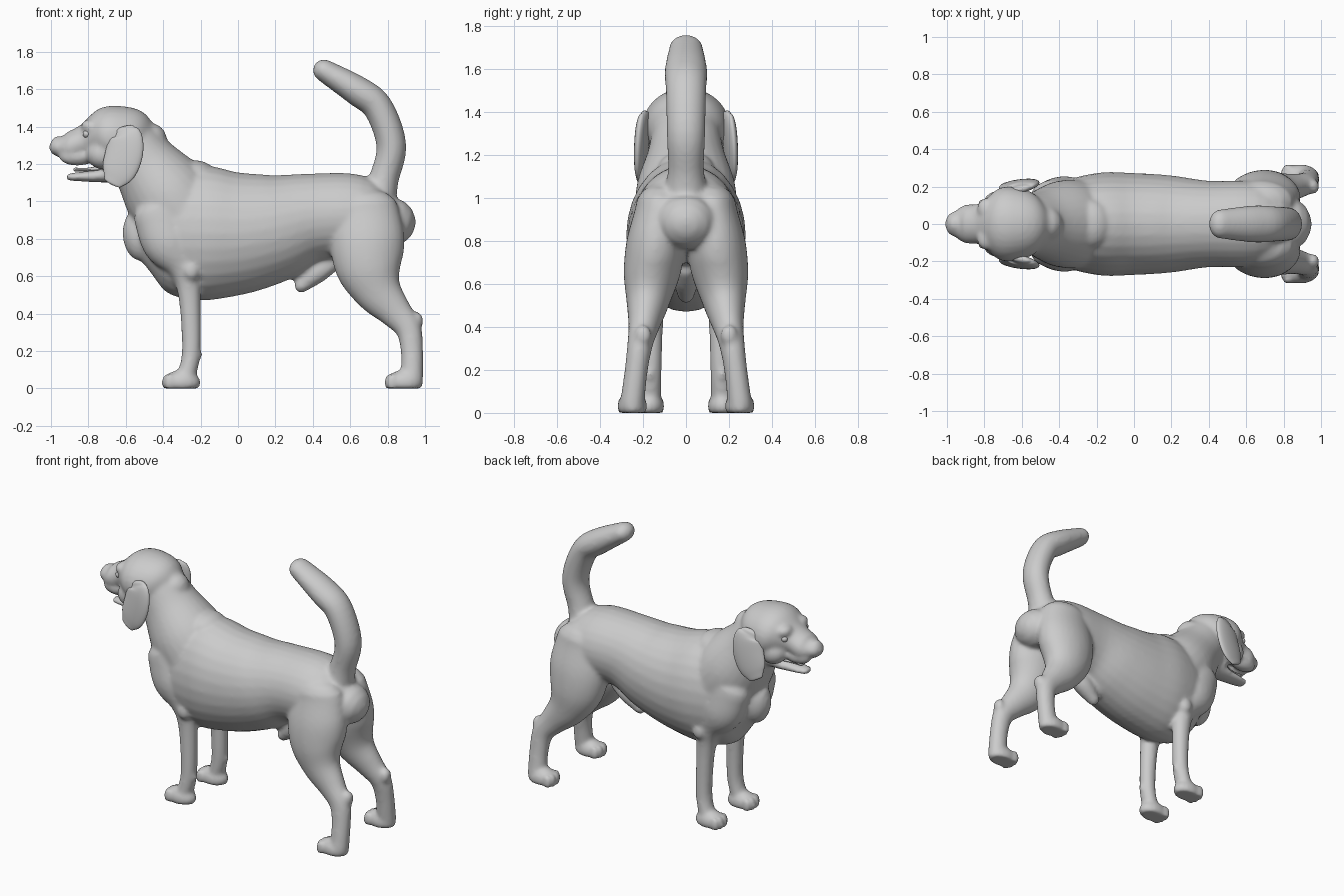
import bpy, bmesh, math
from mathutils import Vector, Matrix

cube = bpy.data.objects.get("Cube")
if cube:
    bpy.data.objects.remove(cube, do_unlink=True)

colour = [0.6, 0.6, 0.6, 1]
grey = bpy.data.materials.new("plain grey")
grey.use_nodes = True
grey.diffuse_color = colour
grey.node_tree.nodes["Principled BSDF"].inputs["Base Color"].default_value = colour


def smooth_path(stations, steps=5):
    """Catmull-Rom interpolation of the stations."""
    points = [Vector(station) for station in stations]
    before = 2 * points[0] - points[1]
    after = 2 * points[-1] - points[-2]
    points = [before] + points + [after]
    path = []
    for a, b, c, d in zip(points, points[1:], points[2:], points[3:]):
        for i in range(steps):
            t = i / steps
            path.append(b + (c - a) * t / 2 + (a - 2.5 * b + 2 * c - d / 2) * t ** 2
                        + (3 * b - a - 3 * c + d) * t ** 3 / 2)
    return path + [points[-2]]


def blend(ends, t):
    return ends[0] + (ends[1] - ends[0]) * t


def tube(bm, stations, spread=(0, 0), ratio=(1, 1), side=1, sides=28):
    """Round-ended loft. Stations are x, z, half depth; spread is y from first
    to last station, and ratio is half width over half depth likewise."""
    path = smooth_path(stations)
    last = len(path) - 1
    rings = []
    for i, point in enumerate(path):
        step = path[min(i + 1, last)] - path[max(i - 1, 0)]
        tangent = Vector((step.x, 0, step.y)).normalized()
        centre = Vector((point.x, blend(spread, i / last), point.y))
        depth = point.z
        rings.append((centre, tangent, depth * blend(ratio, i / last), depth))

    def cap(ring, sign):
        centre, tangent, width, depth = ring
        bulge = tangent * sign * min(width, depth)
        return [(centre + bulge * math.sin(a), tangent, width * math.cos(a), depth * math.cos(a))
                for a in (0.4, 0.8, 1.2, 1.5)]

    rings = cap(rings[0], -1)[::-1] + rings + cap(rings[-1], 1)
    loops = []
    for centre, tangent, width, depth in rings:
        up = tangent.cross(Vector((0, 1, 0)))
        loop = []
        for k in range(sides):
            angle = math.tau * k / sides
            v = centre + up * depth * math.sin(angle)
            v.y += width * math.cos(angle)
            loop.append(bm.verts.new((v.x, v.y * side, max(v.z, 0))))
        loops.append(loop)
    for lower, upper in zip(loops, loops[1:]):
        for k in range(sides):
            n = (k + 1) % sides
            bm.faces.new((lower[k], lower[n], upper[n], upper[k]))
    bm.faces.new(loops[0])
    bm.faces.new(loops[-1])


def ball(bm, centre, radii):
    """Ellipsoid, flattened where it meets the ground."""
    placing = Matrix.Translation(centre) @ Matrix.Diagonal((*radii, 1))
    made = bmesh.ops.create_uvsphere(bm, u_segments=20, v_segments=12, radius=1, matrix=placing)
    for v in made["verts"]:
        v.co.z = max(v.co.z, 0)


def finish(bm, name):
    bmesh.ops.recalc_face_normals(bm, faces=bm.faces)
    for face in bm.faces:
        face.smooth = True
    mesh = bpy.data.meshes.new(name)
    bm.to_mesh(mesh)
    bm.free()
    mesh.materials.append(grey)
    part = bpy.data.objects.new(name, mesh)
    bpy.context.collection.objects.link(part)
    return part


body = bmesh.new()

# Trunk from breast to rump
trunk = [(-.53, .82, .14), (-.4, .83, .31), (-.2, .83, .36), (0, .83, .33),
         (.2, .86, .29), (.4, .91, .24), (.65, .92, .22), (.82, .89, .13)]
tube(body, trunk, ratio=(.62, 1.1))

# Neck and withers
tube(body, [(-.28, .9, .24), (-.39, 1.05, .23), (-.5, 1.2, .18), (-.57, 1.3, .16)])
ball(body, (-.23, 0, 1.14), (.11, .13, .08))

# Head, muzzle and nose
head = [(-.47, 1.33, .09), (-.54, 1.34, .15), (-.63, 1.34, .17), (-.72, 1.34, .16),
        (-.82, 1.32, .09), (-.9, 1.29, .08), (-.96, 1.29, .05)]
tube(body, head, ratio=(1.05, 1.35))
ball(body, (-.96, 0, 1.31), (.04, .05, .04))

# Lower jaw
tube(body, [(-.62, 1.18, .08), (-.72, 1.14, .04), (-.9, 1.13, .02)], ratio=(1.2, 2.2))

# Tail
tail = [(.74, 1, .11), (.78, 1.12, .08), (.82, 1.3, .08), (.75, 1.5, .08),
        (.64, 1.59, .08), (.46, 1.7, .06)]
tube(body, tail, ratio=(1, 1.3))

# Belly sheath
tube(body, [(.5, .67, .05), (.42, .62, .06), (.34, .55, .04)])
tube(body, [(.3, .63, .05), (.44, .64, .05)])

for s in (1, -1):
    # Lips, cheeks and brows
    ball(body, (-.86, s * .05, 1.24), (.1, .05, .05))
    ball(body, (-.72, s * .1, 1.25), (.09, .08, .08))
    ball(body, (-.79, s * .08, 1.4), (.05, .06, .04))

    # Foreleg with shoulder, elbow and wrist pad
    foreleg = [(-.42, .93, .14), (-.37, .78, .14), (-.29, .65, .09),
               (-.26, .5, .06), (-.25, .2, .05), (-.28, .05, .05)]
    tube(body, foreleg, (.14, .17), (.7, 1.1), s)
    ball(body, (-.25, s * .2, .63), (.05, .05, .06))
    ball(body, (-.21, s * .17, .18), (.02, .02, .03))

    # Hind leg with thigh and hock
    hindleg = [(.68, .95, .18), (.69, .8, .2), (.7, .65, .18), (.75, .52, .13),
               (.84, .41, .09), (.91, .32, .07), (.93, .2, .06), (.93, .05, .06)]
    tube(body, hindleg, (.12, .25), (.65, .95), s)
    ball(body, (.96, s * .2, .36), (.03, .04, .05))

    # Paws with toes
    for x, y in ((-.3, .17), (.89, .25)):
        ball(body, (x, s * y, .03), (.1, .07, .07))
        for offset in (-.05, -.02, .02, .05):
            reach = .09 - abs(offset) / 2
            ball(body, (x - reach, s * (y + offset), .03), (.03, .02, .05))

dog = finish(body, "dog_body")
fuse = dog.modifiers.new("fuse", 'REMESH')
fuse.mode = 'VOXEL'
fuse.voxel_size = 0.012
fuse.use_smooth_shade = True
relax = dog.modifiers.new("relax", 'SMOOTH')
relax.factor = 0.5
relax.iterations = 9

# Hanging ears, swung outward toward the back, and eyes
for s, label in ((-1, "left"), (1, "right")):
    ear = bmesh.new()
    flap = [(-.61, 1.38, .06), (-.6, 1.34, .09), (-.61, 1.25, .1), (-.64, 1.16, .09), (-.67, 1.1, .05)]
    tube(ear, flap, (.18, .22), (.35, .25), s)
    for v in ear.verts:
        v.co.y += s * (v.co.x + .64) / 5
    finish(ear, label + "_ear")
    eye = bmesh.new()
    ball(eye, (-.81, s * .11, 1.36), (.02, .02, .02))
    finish(eye, label + "_eye")

# Tongue
tongue = bmesh.new()
tube(tongue, [(-.7, 1.18, .02), (-.8, 1.17, .01), (-.87, 1.17, .01)], ratio=(3, 3))
finish(tongue, "tongue")
